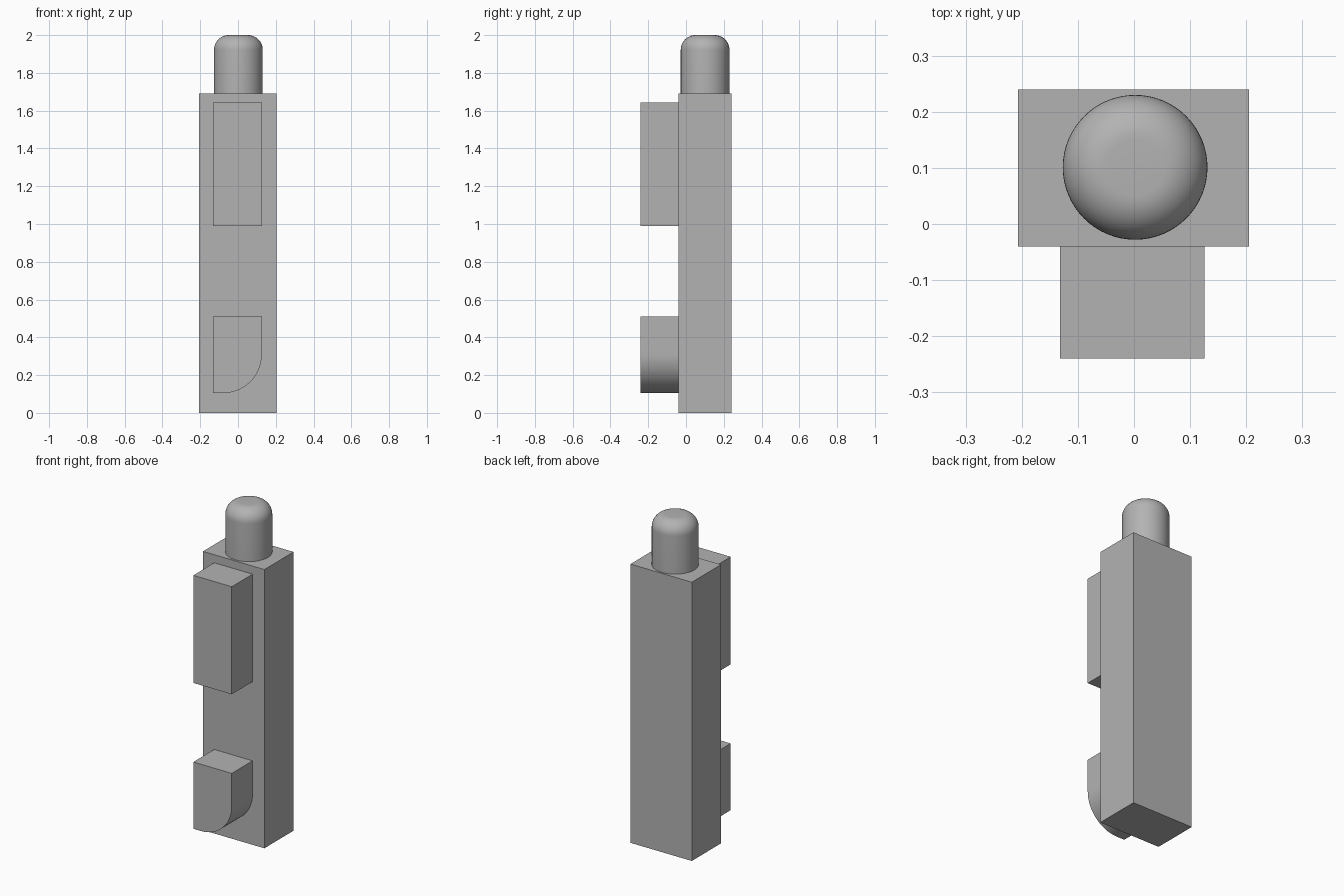
import bpy
import bmesh
from math import sin, cos, pi, radians

old = bpy.data.objects.get("Cube")
if old:
    bpy.data.objects.remove(old, do_unlink=True)

grey = bpy.data.materials.new("plain grey")
grey.use_nodes = True
colour = (0.45, 0.45, 0.45, 1)
grey.diffuse_color = colour
grey.node_tree.nodes["Principled BSDF"].inputs["Base Color"].default_value = colour


def finish(name, bm):
    """Turn a bmesh into a shaded, coloured object."""
    bmesh.ops.recalc_face_normals(bm, faces=bm.faces)
    mesh = bpy.data.meshes.new(name)
    bm.to_mesh(mesh)
    bm.free()
    mesh.materials.append(grey)
    obj = bpy.data.objects.new(name, mesh)
    bpy.context.collection.objects.link(obj)
    bpy.ops.object.select_all(action="DESELECT")
    obj.select_set(True)
    bpy.context.view_layer.objects.active = obj
    bpy.ops.object.shade_smooth_by_angle(angle=radians(30))
    return obj


def extrude_front(name, outline, back, front):
    """Extrude an x-z outline along y."""
    bm = bmesh.new()
    face = bm.faces.new([bm.verts.new((x, back, z)) for x, z in outline])
    result = bmesh.ops.extrude_face_region(bm, geom=[face], use_keep_orig=True)
    verts = [v for v in result["geom"] if isinstance(v, bmesh.types.BMVert)]
    bmesh.ops.translate(bm, verts=verts, vec=(0, front - back, 0))
    return finish(name, bm)


def rectangle(left, right, low, high):
    return [(left, low), (right, low), (right, high), (left, high)]


def arc(cx, cz, radius, start, end, steps):
    angles = [start + (end - start) * i / steps for i in range(steps + 1)]
    return [(cx + radius * cos(a), cz + radius * sin(a)) for a in angles]


# Tall main body
extrude_front("body", rectangle(-0.207, 0.205, 0, 1.692), 0.24, -0.04)

# Upper front block
LEFT, RIGHT, FRONT, BACK = -0.132, 0.126, -0.24, -0.04
extrude_front("upper_block", rectangle(LEFT, RIGHT, 0.99, 1.643), BACK, FRONT)

# Lower front block with one rounded corner
low, radius = 0.105, 0.205
corner = arc(RIGHT - radius, low + radius, radius, -pi / 2, 0, 24)
extrude_front("lower_block",
              [(LEFT, low)] + corner + [(RIGHT, 0.51), (LEFT, 0.51)],
              BACK, FRONT)

# Round plunger with a filleted top
cap_radius, fillet, top = 0.129, 0.078, 2.0
profile = [(0, 1.692), (cap_radius, 1.692)]
profile += arc(cap_radius - fillet, top - fillet, fillet, 0, pi / 2, 12)
profile += [(0, top)]
bm = bmesh.new()
points = [bm.verts.new((0.002 + r, 0.101, z)) for r, z in profile]
edges = [bm.edges.new(pair) for pair in zip(points, points[1:])]
bmesh.ops.spin(bm, geom=points + edges, cent=(0.002, 0.101, 0),
               axis=(0, 0, 1), angle=2 * pi, steps=64)
bmesh.ops.remove_doubles(bm, verts=bm.verts, dist=0.0001)
finish("plunger", bm)
